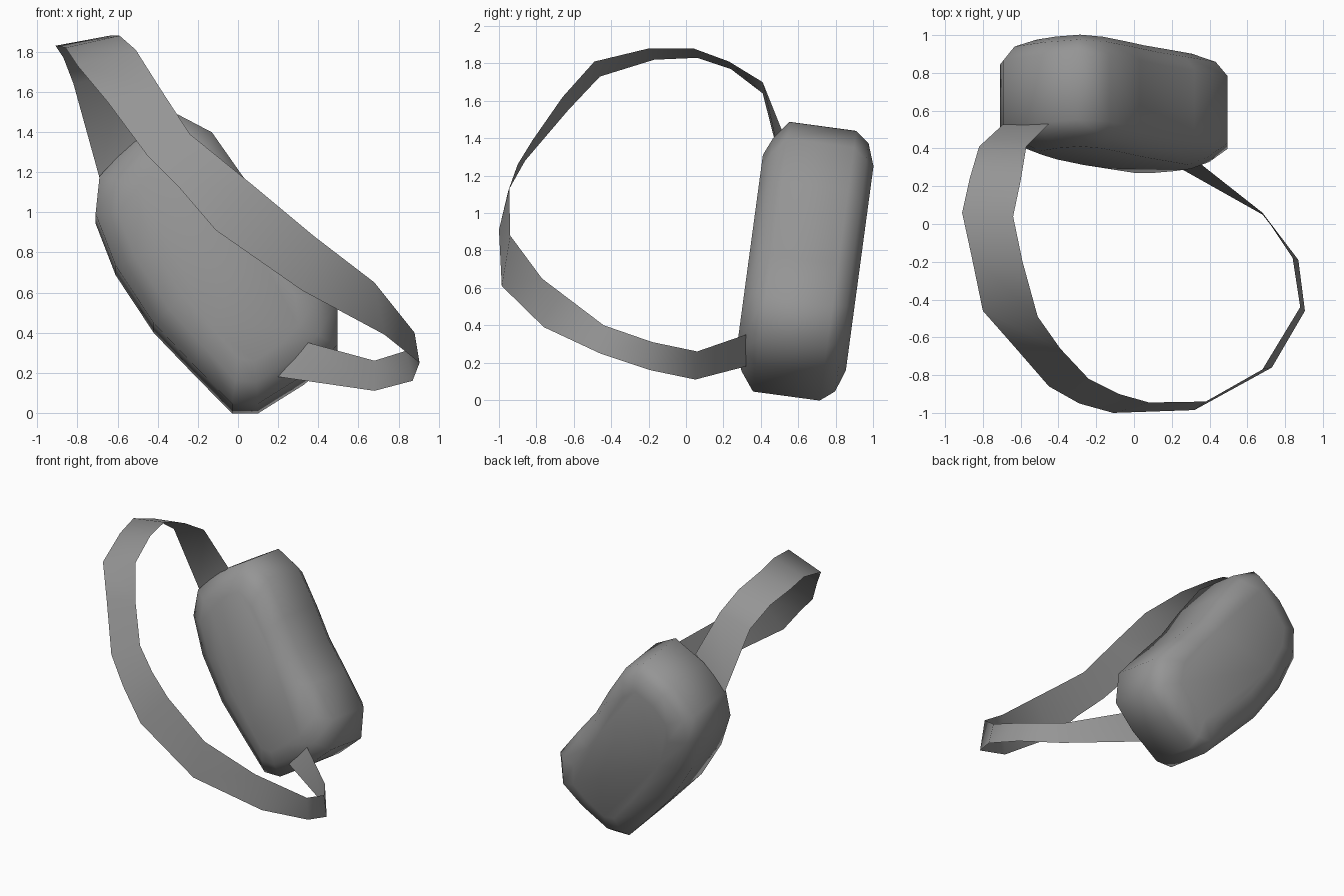
import bpy, bmesh
from mathutils import Vector, Matrix
from math import radians

if "Cube" in bpy.data.objects:
    bpy.data.objects.remove(bpy.data.objects["Cube"])

# Dark grey fabric
fabric = bpy.data.materials.new("dark_grey_fabric")
fabric.diffuse_color = (.30, .30, .30, 1)
fabric.use_nodes = True
fabric.node_tree.nodes["Principled BSDF"].inputs["Base Color"].default_value = fabric.diffuse_color


def make_object(name, bm):
    bmesh.ops.recalc_face_normals(bm, faces=bm.faces[:])
    me = bpy.data.meshes.new(name)
    bm.to_mesh(me)
    bm.free()
    me.materials.append(fabric)
    ob = bpy.data.objects.new(name, me)
    bpy.context.collection.objects.link(ob)
    bpy.ops.object.select_all(action='DESELECT')
    ob.select_set(True)
    bpy.context.view_layer.objects.active = ob
    bpy.ops.object.shade_smooth_by_angle(angle=radians(65))
    return ob


# Bag body: slanted bean outline swept through its depth, with rounded rims
outline = [(-.03, .015), (.10, .015), (.33, .16), (.495, .31), (.495, .53),
           (.32, .75), (.16, .94), (.03, 1.15), (-.13, 1.38), (-.30, 1.47),
           (-.52, 1.34), (-.69, 1.16), (-.71, .97), (-.61, .71),
           (-.42, .42), (-.22, .21)]
centre = Vector((-.10, .75))
along = Vector((-.51, .86)).normalized()
across = Vector((along.y, -along.x))
# (depth, inset) from front face to back face
sections = [(-.297, .20), (-.255, .10), (-.18, 0), (.18, 0), (.255, .06), (.297, .18)]
tilt = Matrix.Rotation(radians(-7.7), 4, 'X')

bm = bmesh.new()
rings = []
for depth, inset in sections:
    ring = []
    for p in outline:
        d = Vector(p) - centre
        q = centre + along * d.dot(along) * (1 - inset / .82) \
            + across * d.dot(across) * (1 - inset / .46)
        v = tilt @ Vector((q.x, depth, q.y - .75))
        ring.append(bm.verts.new(v + Vector((0, .635, .75))))
    rings.append(ring)
n = len(outline)
for a, b in zip(rings, rings[1:]):
    for i in range(n):
        j = (i + 1) % n
        bm.faces.new((a[i], a[j], b[j], b[i]))
bm.faces.new(rings[0])
bm.faces.new(rings[-1])
make_object("bag_body", bm)

# Shoulder strap: flat twisting band, given as (outer edge, inner edge) stations
strap = [((-.69, .53, 1.17), (-.45, .53, 1.40)),
         ((-.82, .41, 1.64), (-.57, .41, 1.70)),
         ((-.87, .24, 1.77), (-.60, .23, 1.81)),
         ((-.91, .06, 1.83), (-.64, .04, 1.88)),
         ((-.86, -.17, 1.82), (-.59, -.20, 1.88)),
         ((-.80, -.46, 1.73), (-.51, -.49, 1.81)),
         ((-.65, -.63, 1.55), (-.39, -.66, 1.62)),
         ((-.45, -.86, 1.28), (-.24, -.82, 1.39)),
         ((-.29, -.95, 1.12), (-.08, -.90, 1.26)),
         ((-.11, -1.0, .91), (.08, -.945, 1.13)),
         ((.32, -.985, .61), (.38, -.94, .88)),
         ((.73, -.76, .39), (.68, -.77, .65)),
         ((.905, -.46, .25), (.88, -.44, .40)),
         ((.87, -.19, .16), (.84, -.18, .31)),
         ((.68, .05, .11), (.68, .06, .26)),
         ((.20, .32, .18), (.35, .32, .35))]
bm = bmesh.new()
rungs = [[bm.verts.new(p) for p in pair] for pair in strap]
for (a, b), (c, d) in zip(rungs, rungs[1:]):
    bm.faces.new((a, c, d, b))
make_object("shoulder_strap", bm)
